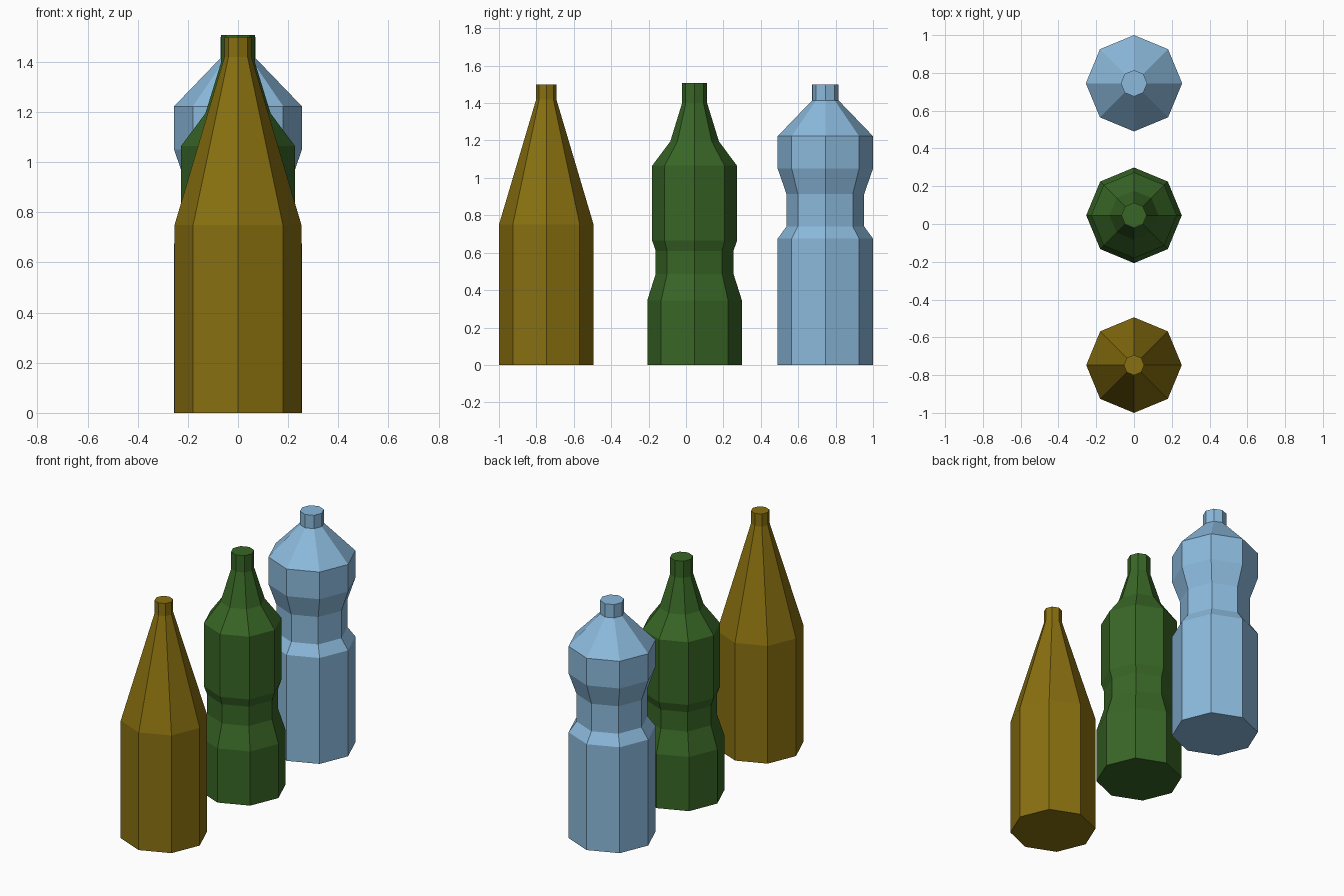
import bpy
import bmesh
from math import cos, sin, tau

cube = bpy.data.objects.get("Cube")
if cube:
    bpy.data.objects.remove(cube, do_unlink=True)

SIDES = 8


def make_material(name, color):
    mat = bpy.data.materials.new(name)
    mat.use_nodes = True
    mat.diffuse_color = (*color, 1)
    bsdf = mat.node_tree.nodes["Principled BSDF"]
    bsdf.inputs["Base Color"].default_value = (*color, 1)
    bsdf.inputs["Roughness"].default_value = 0.8
    return mat


def make_bottle(name, y, profile, mat):
    """Turn a (radius, height) profile into a closed, flat-sided bottle."""
    bm = bmesh.new()
    rings = [[bm.verts.new((r * cos(tau * i / SIDES), r * sin(tau * i / SIDES), z))
              for i in range(SIDES)] for r, z in profile]
    for low, high in zip(rings, rings[1:]):
        for i in range(SIDES):
            j = (i + 1) % SIDES
            bm.faces.new((low[i], low[j], high[j], high[i]))
    bm.faces.new(rings[0][::-1])
    bm.faces.new(rings[-1])
    mesh = bpy.data.meshes.new(name)
    bm.to_mesh(mesh)
    bm.free()
    mesh.materials.append(mat)
    obj = bpy.data.objects.new(name, mesh)
    obj.location.y = y
    bpy.context.collection.objects.link(obj)


# Tall brown bottle with a long tapering shoulder
make_bottle("brown_bottle", -0.747,
            [(0.253, 0), (0.253, 0.75), (0.054, 1.42), (0.054, 1.5)],
            make_material("brown glass", (0.25, 0.162, 0.005)))

# Green bottle with a slight waist and two-step shoulder
make_bottle("green_bottle", 0.046,
            [(0.253, 0), (0.253, 0.345), (0.208, 0.487), (0.208, 0.61),
             (0.227, 0.665), (0.227, 1.065), (0.13, 1.195),
             (0.067, 1.4), (0.067, 1.508)],
            make_material("green glass", (0.04, 0.133, 0.019)))

# Blue bottle with a narrow grip and wide shoulder
make_bottle("blue_bottle", 0.745,
            [(0.255, 0), (0.255, 0.675), (0.208, 0.74), (0.208, 0.915),
             (0.255, 1.05), (0.255, 1.223), (0.07, 1.415), (0.07, 1.5)],
            make_material("light blue plastic", (0.26, 0.49, 0.72)))
